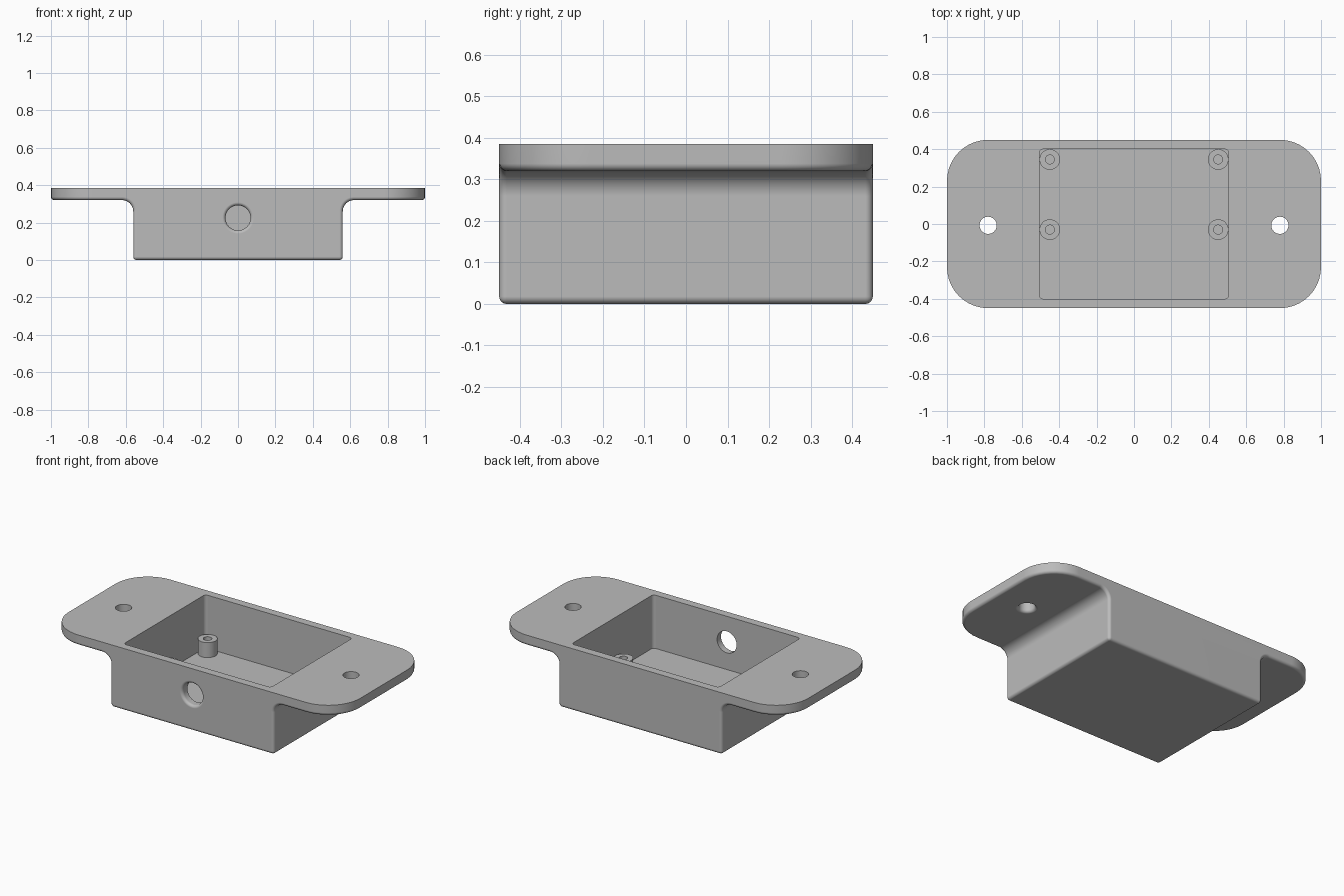
import bpy, bmesh, math
from mathutils import Matrix

cube = bpy.data.objects.get("Cube")
if cube:
    bpy.data.objects.remove(cube, do_unlink=True)

grey = bpy.data.materials.new("plain grey")
grey.use_nodes = True
COLOUR = (0.5, 0.5, 0.5, 1)
grey.diffuse_color = COLOUR
grey.node_tree.nodes["Principled BSDF"].inputs["Base Color"].default_value = COLOUR

TOP, PLATE_LOW, FLOOR = 0.385, 0.32, 0.055
HALF_Y, BODY_X, EDGE = 0.45, 0.56, 0.018


def arc(cx, cy, r, start, end, steps=10):
    angles = [math.radians(start + (end - start) * i / steps) for i in range(steps + 1)]
    return [(cx + r * math.cos(a), cy + r * math.sin(a)) for a in angles]


def rounded_rectangle(hx, hy, r):
    points = []
    for i, (sx, sy) in enumerate([(1, 1), (-1, 1), (-1, -1), (1, -1)]):
        points += arc(sx * (hx - r), sy * (hy - r), r, i * 90, i * 90 + 90)
    return points


def new_object(name, bm):
    bmesh.ops.recalc_face_normals(bm, faces=bm.faces)
    mesh = bpy.data.meshes.new(name)
    bm.to_mesh(mesh)
    bm.free()
    mesh.materials.append(grey)
    ob = bpy.data.objects.new(name, mesh)
    bpy.context.collection.objects.link(ob)
    return ob


def prism(name, points, low, high, matrix=Matrix()):
    """Extrude a flat outline from low to high along its own z."""
    bm = bmesh.new()
    face = bm.faces.new([bm.verts.new((x, y, low)) for x, y in points])
    side = bmesh.ops.extrude_face_region(bm, geom=[face])["geom"]
    verts = [v for v in side if isinstance(v, bmesh.types.BMVert)]
    bmesh.ops.translate(bm, verts=verts, vec=(0, 0, high - low))
    bm.transform(matrix)
    return new_object(name, bm)


def lathe(name, profile, matrix, closed=False, steps=40):
    """Turn (radius, height) points about z; open profiles get end caps."""
    bm = bmesh.new()
    rings = []
    for r, z in profile:
        rings.append([bm.verts.new((x, y, z)) for x, y in arc(0, 0, r, 0, 360, steps)[:-1]])
    pairs = list(zip(rings, rings[1:]))
    if closed:
        pairs.append((rings[-1], rings[0]))
    else:
        bm.faces.new(rings[0])
        bm.faces.new(rings[-1])
    for a, b in pairs:
        for i in range(steps):
            j = (i + 1) % steps
            bm.faces.new((a[i], a[j], b[j], b[i]))
    bm.transform(matrix)
    return new_object(name, bm)


def boolean(target, cutter, operation):
    """Apply a boolean to the target and remove the cutter."""
    mod = target.modifiers.new("cut", "BOOLEAN")
    mod.operation, mod.object, mod.solver = operation, cutter, "EXACT"
    graph = bpy.context.evaluated_depsgraph_get()
    mesh = bpy.data.meshes.new_from_object(target.evaluated_get(graph))
    target.modifiers.clear()
    target.data = mesh
    bpy.data.objects.remove(cutter, do_unlink=True)


def smooth(ob, angle):
    bpy.ops.object.select_all(action="DESELECT")
    ob.select_set(True)
    bpy.context.view_layer.objects.active = ob
    bpy.ops.object.shade_smooth_by_angle(angle=math.radians(angle))


# Enclosure: plan outline trimmed by the side profile with its coves
enclosure = prism("enclosure", rounded_rectangle(1, HALF_Y, 0.22), -0.1, TOP)
cove = 0.06
half = [(BODY_X, 0)] + arc(BODY_X + cove, PLATE_LOW - cove, cove, 180, 90)
half += [(1.2, PLATE_LOW), (1.2, 0.6)]
profile = half + [(-x, z) for x, z in reversed(half)]
trim = prism("profile_trim", profile, -0.7, 0.7, Matrix.Rotation(math.pi / 2, 4, "X"))
boolean(enclosure, trim, "INTERSECT")

# Rounded edges everywhere except around the top rim
bm = bmesh.new()
bm.from_mesh(enclosure.data)
bmesh.ops.remove_doubles(bm, verts=bm.verts, dist=0.0001)
sharp = [e for e in bm.edges if e.is_manifold and e.calc_face_angle() > 0.6
         and min(v.co.z for v in e.verts) < TOP - 0.01]
bmesh.ops.bevel(bm, geom=sharp, offset=EDGE, offset_type="OFFSET", segments=5,
                profile=0.5, affect="EDGES", clamp_overlap=True)
bm.to_mesh(enclosure.data)
bm.free()

# Open cavity
boolean(enclosure, prism("cavity", rounded_rectangle(0.505, 0.4, 0.02), FLOOR, 0.6), "DIFFERENCE")


# Holes with a rounded mouth on the outer face
def flared_hole(radius, flare, depth, matrix):
    mouth = [(radius + flare, -0.02)] + arc(radius + flare, flare, flare, 270, 180, 6)
    boolean(enclosure, lathe("hole", mouth + [(radius, depth)], matrix), "DIFFERENCE")


for side in (-1, 1):
    flared_hole(0.046, 0.018, 0.2, Matrix.Translation((side * 0.78, -0.007, PLATE_LOW)))
flared_hole(0.067, 0.017, 0.15,
            Matrix.Translation((0, -HALF_Y, 0.225)) @ Matrix.Rotation(-math.pi / 2, 4, "X"))

smooth(enclosure, 35)
weighted = enclosure.modifiers.new("clean shading", "WEIGHTED_NORMAL")
weighted.keep_sharp = True

# Screw posts on the cavity floor
tube = [(0.055, FLOOR - 0.01), (0.055, 0.148), (0.024, 0.148), (0.024, FLOOR - 0.01)]
for side, side_name in ((-1, "right"), (1, "left")):
    for y, end_name in ((-0.03, "front"), (0.345, "back")):
        post = lathe(f"{end_name}_{side_name}_post", tube,
                     Matrix.Translation((side * 0.45, y, 0)), closed=True)
        smooth(post, 35)
